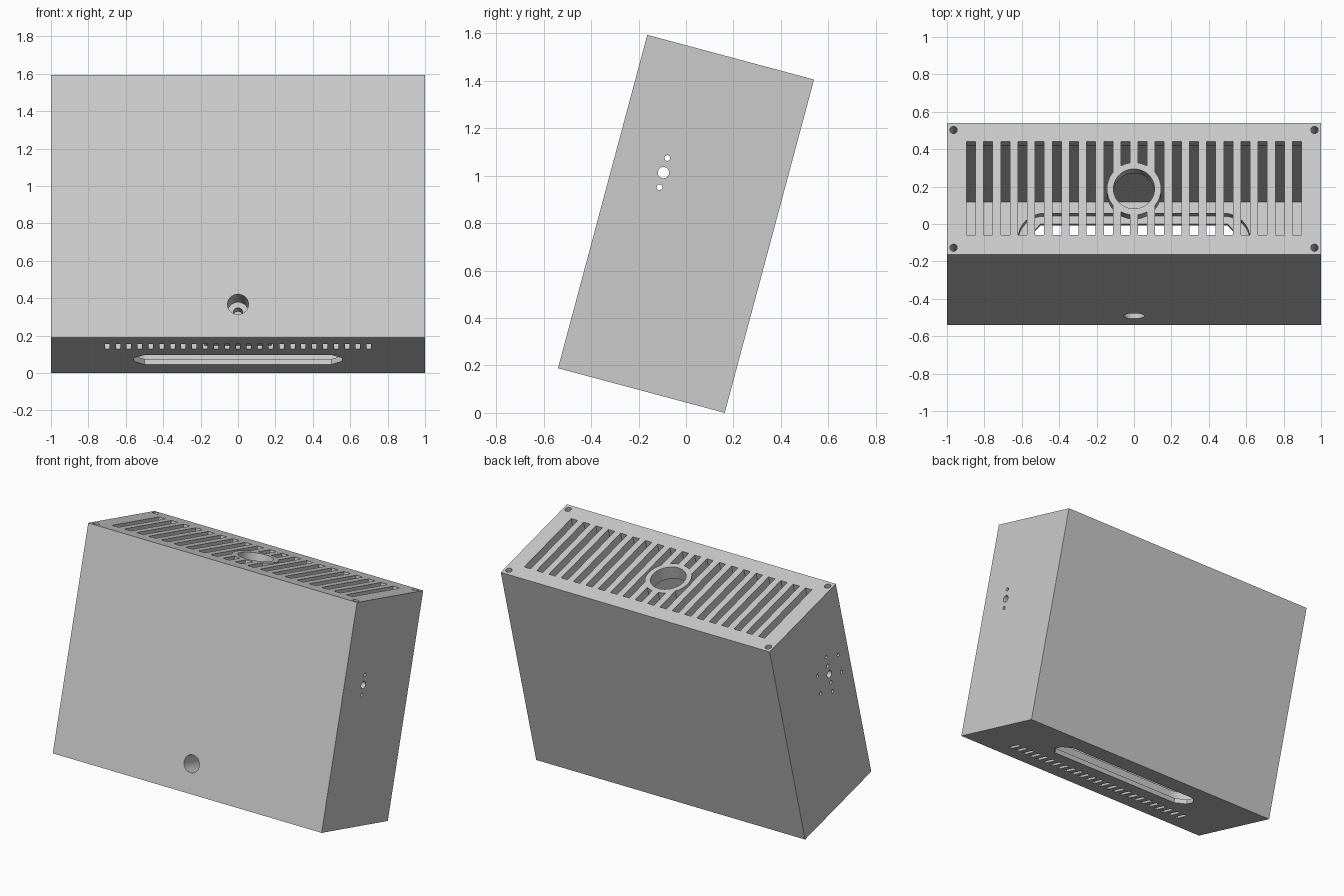
import bpy, bmesh, math
from mathutils import Matrix, Vector

if "Cube" in bpy.data.objects:
    bpy.data.objects.remove(bpy.data.objects["Cube"])

W, D, H = 1.0, 0.364, 0.7275        # half sizes of the untilted case
WALL, PLATE = 0.072, 0.09           # side walls, lid and floor thickness
TILT = math.radians(-15)


def box(bm, x0, x1, y0, y1, z0, z1):
    m = Matrix.Translation(((x0 + x1) / 2, (y0 + y1) / 2, (z0 + z1) / 2)) @ \
        Matrix.Diagonal((x1 - x0, y1 - y0, z1 - z0, 1))
    bmesh.ops.create_cube(bm, size=1, matrix=m)


def rod(bm, start, end, r, seg=32):
    a, b = Vector(start), Vector(end)
    rot = (b - a).to_track_quat('Z', 'Y').to_matrix().to_4x4()
    bmesh.ops.create_cone(bm, cap_ends=True, segments=seg, radius1=r, radius2=r,
                          depth=(b - a).length, matrix=Matrix.Translation((a + b) / 2) @ rot)


def prism(bm, pts, z0, z1):
    f = bm.faces.new([bm.verts.new((x, y, z0)) for x, y in pts])
    out = bmesh.ops.extrude_face_region(bm, geom=[f])['geom']
    bmesh.ops.translate(bm, vec=(0, 0, z1 - z0),
                        verts=[v for v in out if isinstance(v, bmesh.types.BMVert)])
    bmesh.ops.recalc_face_normals(bm, faces=bm.faces[:])


def make(name, bm):
    me = bpy.data.meshes.new(name)
    bm.to_mesh(me)
    bm.free()
    ob = bpy.data.objects.new(name, me)
    bpy.context.collection.objects.link(ob)
    return ob


def combine(target, bm, op='DIFFERENCE'):
    tool = make("cutter", bm)
    tool.hide_render = True
    mod = target.modifiers.new("cut", 'BOOLEAN')
    mod.operation, mod.object, mod.solver = op, tool, 'EXACT'
    dg = bpy.context.evaluated_depsgraph_get()
    me = bpy.data.meshes.new_from_object(target.evaluated_get(dg))
    target.modifiers.clear()
    target.data = me
    bpy.data.objects.remove(tool)


# Hollow case
bm = bmesh.new()
box(bm, -W, W, -D, D, -H, H)
case = make("speaker_case", bm)
bm = bmesh.new()
box(bm, -W + WALL, W - WALL, -D + WALL, D - WALL, -H + PLATE, H - PLATE)
combine(case, bm)

# Lid slots
bm = bmesh.new()
for i in range(20):
    x = (i - 9.5) * 0.0917
    box(bm, x - 0.024, x + 0.024, -0.257, 0.261, H - PLATE - 0.03, H + 0.05)
combine(case, bm)

# Ring around the round lid opening
bm = bmesh.new()
rod(bm, (0, 0, H - PLATE), (0, 0, H), 0.145, 64)
combine(case, bm, 'UNION')
bm = bmesh.new()
rod(bm, (0, 0, H - PLATE - 0.05), (0, 0, H + 0.05), 0.11, 64)
# Corner screw holes
for sx in (-1, 1):
    for sy in (-1, 1):
        rod(bm, (sx * 0.965, sy * 0.326, H - 0.25), (sx * 0.965, sy * 0.326, H + 0.05), 0.02)
combine(case, bm)

# Floor opening: rounded pocket inside, chamfered slot outside
CY = 0.09
pocket = []
for s, start in ((1, -90), (-1, 90)):
    for k in range(17):
        a = math.radians(start + k * 180 / 16)
        pocket.append((s * 0.48 + 0.14 * math.cos(a), CY + 0.14 * math.sin(a)))
bm = bmesh.new()
prism(bm, pocket, -H + 0.03, -H + PLATE + 0.05)
combine(case, bm)
slot = [(0.5, -0.097), (0.556, -0.035), (0.556, 0.035), (0.5, 0.097)]
slot += [(-x, -y) for x, y in slot]
bm = bmesh.new()
prism(bm, [(x, y + CY) for x, y in slot], -H - 0.05, -H + 0.06)
combine(case, bm)

# Row of small floor vents
bm = bmesh.new()
for i in range(25):
    x = (i - 12) * 0.0583
    box(bm, x - 0.012, x + 0.012, -0.234, -0.13, -H - 0.05, -H + PLATE + 0.05)
combine(case, bm)

# Inner block behind the front socket, then its stepped bore
bm = bmesh.new()
box(bm, -0.18, 0.18, -D + 0.03, -0.12, -H + 0.02, -0.42)
combine(case, bm, 'UNION')
SZ = -0.5425
bm = bmesh.new()
rod(bm, (0, -D - 0.05, SZ), (0, -D + 0.165, SZ), 0.056, 48)
combine(case, bm)
bm = bmesh.new()
rod(bm, (0, -D + 0.1, SZ), (0, -0.08, SZ), 0.025)
combine(case, bm)

# Side holes: three on each side, plus a ring of six on the left
PY, PZ = -0.148, 0.184
bm = bmesh.new()
for s in (-1, 1):
    holes = [(0, 0, 0.024), (0, 0.064, 0.012), (0, -0.064, 0.012)]
    if s < 0:
        for k in range(6):
            a = math.radians(30 + 60 * k)
            holes.append((0.133 * math.cos(a), 0.133 * math.sin(a), 0.011))
    for dy, dz, r in holes:
        rod(bm, (s * (W - WALL - 0.05), PY + dy, PZ + dz), (s * (W + 0.05), PY + dy, PZ + dz), r, 24)
combine(case, bm)

# Lean the case back and stand it on the ground
case.data.transform(Matrix.Translation((0, 0, 0.797)) @ Matrix.Rotation(TILT, 4, 'X'))
mat = bpy.data.materials.new("light_grey")
mat.diffuse_color = (0.6, 0.6, 0.6, 1)
mat.use_nodes = True
mat.node_tree.nodes["Principled BSDF"].inputs["Base Color"].default_value = mat.diffuse_color
case.data.materials.clear()
case.data.materials.append(mat)
bpy.context.view_layer.objects.active = case
case.select_set(True)
bpy.ops.object.shade_smooth_by_angle(angle=math.radians(30))
